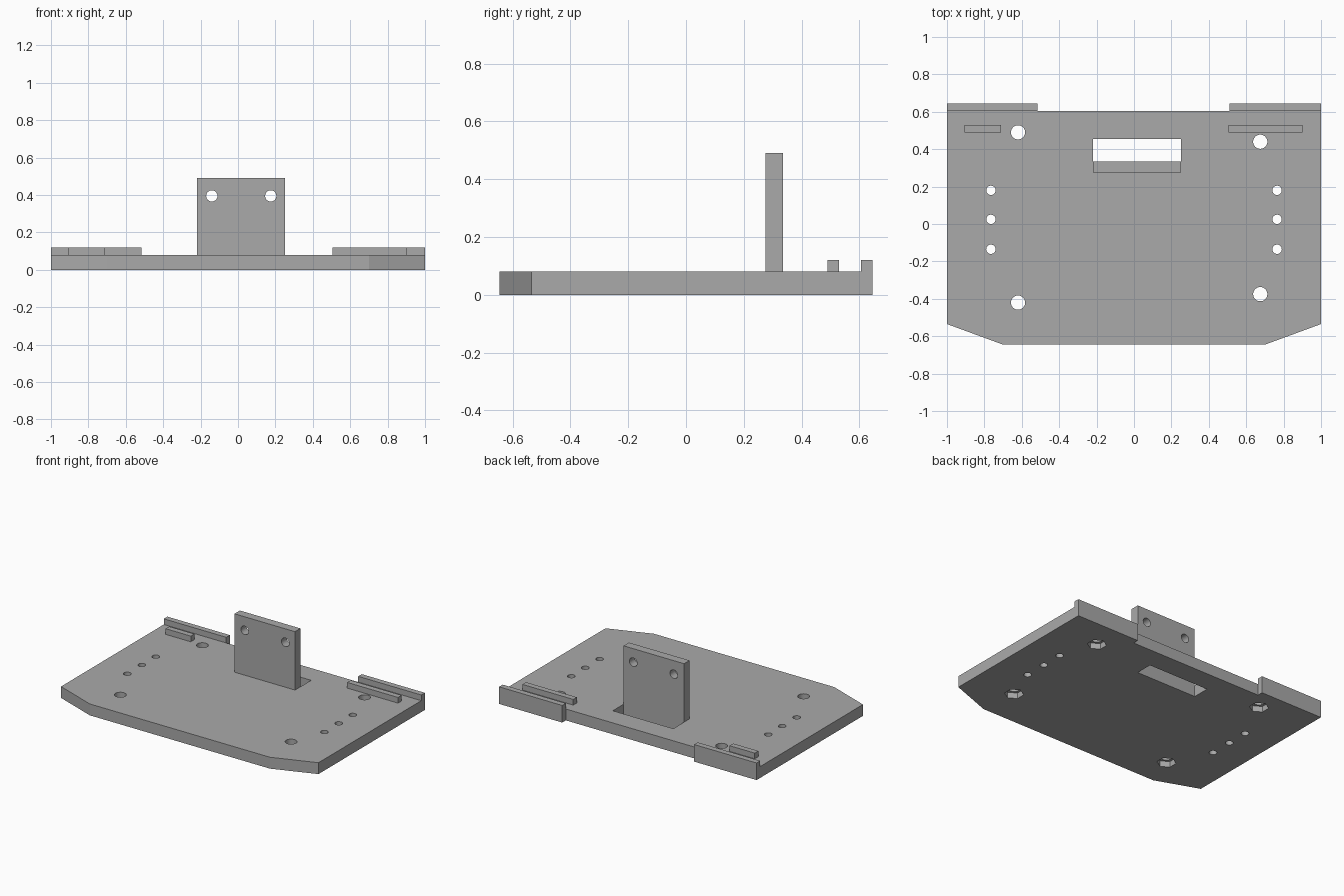
import bpy, bmesh, math
from mathutils import Matrix, Vector

cube = bpy.data.objects.get("Cube")
if cube:
    bpy.data.objects.remove(cube, do_unlink=True)

grey = bpy.data.materials.new("plain_grey")
grey.use_nodes = True
colour = (0.40, 0.40, 0.40, 1)
grey.diffuse_color = colour
grey.node_tree.nodes["Principled BSDF"].inputs["Base Color"].default_value = colour

THICK = 0.08       # base plate thickness
RIM = 0.12         # top of lips and ridges
BACK = 0.605       # rear edge of the plate


def make_object(name, bm):
    bmesh.ops.recalc_face_normals(bm, faces=bm.faces)
    mesh = bpy.data.meshes.new(name)
    bm.to_mesh(mesh)
    bm.free()
    mesh.materials.append(grey)
    obj = bpy.data.objects.new(name, mesh)
    bpy.context.collection.objects.link(obj)
    return obj


def box(name, x, y, z):
    bm = bmesh.new()
    bmesh.ops.create_cube(bm, size=1)
    for v in bm.verts:
        v.co = Vector([r[0] if c < 0 else r[1] for c, r in zip(v.co, (x, y, z))])
    return make_object(name, bm)


def prisms(name, centres, radius, depth, sides, turn=Matrix()):
    # Cutters with a regular outline, one at each centre
    bm = bmesh.new()
    for c in centres:
        bmesh.ops.create_cone(bm, cap_ends=True, segments=sides, radius1=radius,
                              radius2=radius, depth=depth,
                              matrix=Matrix.Translation(c) @ turn)
    return make_object(name, bm)


def cut(target, cutter):
    cutter.hide_render = True
    mod = target.modifiers.new("cut", "BOOLEAN")
    mod.operation = "DIFFERENCE"
    mod.solver = "EXACT"
    mod.object = cutter
    bpy.context.view_layer.objects.active = target
    bpy.ops.object.modifier_apply(modifier=mod.name)
    bpy.data.objects.remove(cutter, do_unlink=True)


# Base plate with clipped front corners
outline = [(-1, BACK), (-1, -0.535), (-0.7, -0.645),
           (0.7, -0.645), (1, -0.535), (1, BACK)]
bm = bmesh.new()
face = bm.faces.new([bm.verts.new((x, y, 0)) for x, y in outline])
top = bmesh.ops.extrude_face_region(bm, geom=[face])["geom"]
bmesh.ops.translate(bm, vec=(0, 0, THICK),
                    verts=[v for v in top if isinstance(v, bmesh.types.BMVert)])
plate = make_object("base_plate", bm)

# Slot behind the bracket, bolt holes, nut pockets and pin holes
bolts = [(-0.62, 0.49, 0), (-0.62, -0.42, 0), (0.675, 0.44, 0), (0.675, -0.375, 0)]
pins = [(s * 0.765, y, 0) for s in (-1, 1) for y in (0.18, 0.025, -0.135)]
cut(plate, box("slot_cutter", (-0.22, 0.25), (0.335, 0.455), (-0.1, 0.2)))
cut(plate, prisms("bolt_cutter", bolts, 0.038, 0.4, 32))
cut(plate, prisms("nut_cutter", bolts, 0.062, 0.08, 6))
cut(plate, prisms("pin_cutter", pins, 0.025, 0.4, 24))

# Upright bracket with two holes
bracket = box("upright_bracket", (-0.22, 0.25), (0.275, 0.335), (THICK, 0.49))
holes = [(-0.14, 0.305, 0.395), (0.175, 0.305, 0.395)]
cut(bracket, prisms("bracket_cutter", holes, 0.03, 0.3, 32,
                    Matrix.Rotation(math.pi / 2, 4, "X")))

# Rear lips and the short ridges in front of them
for side, lip, ridge in (("right", (-1, -0.515), (-0.905, -0.71)),
                         ("left", (0.51, 1), (0.505, 0.9))):
    box(side + "_rear_lip", lip, (BACK, 0.645), (0, RIM))
    box(side + "_ridge", ridge, (0.49, 0.53), (THICK, RIM))
